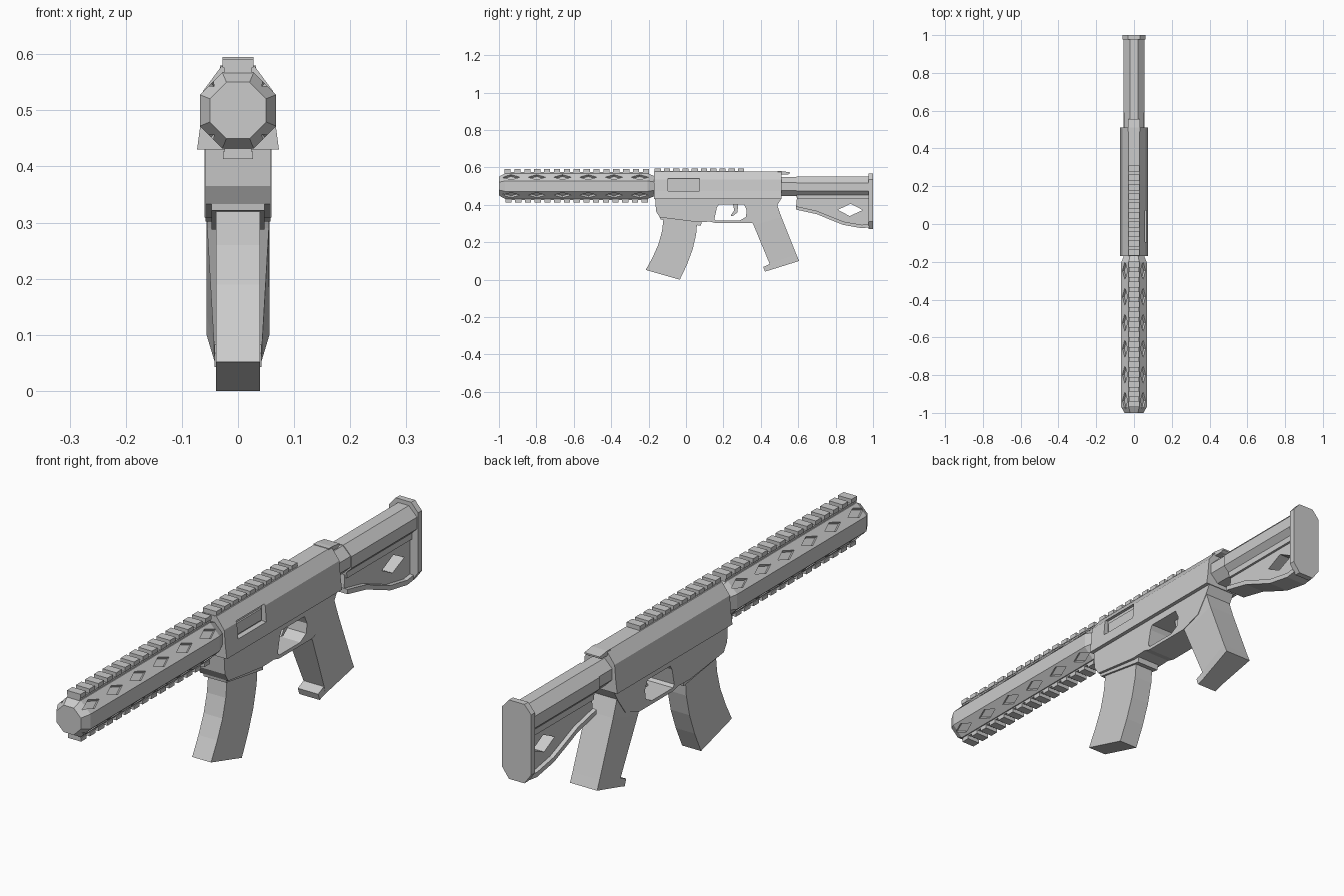
import bpy, bmesh
from mathutils import Matrix, Vector
from math import radians

if "Cube" in bpy.data.objects:
    bpy.data.objects.remove(bpy.data.objects["Cube"])


def finish(name, bm):
    bmesh.ops.recalc_face_normals(bm, faces=bm.faces)
    me = bpy.data.meshes.new(name)
    bm.to_mesh(me)
    bm.free()
    ob = bpy.data.objects.new(name, me)
    bpy.context.collection.objects.link(ob)
    return ob


def loft_into(bm, rings):
    loops = [[bm.verts.new(p) for p in r] for r in rings]
    n = len(loops[0])
    for a, b in zip(loops, loops[1:]):
        for i in range(n):
            bm.faces.new((a[i], a[(i + 1) % n], b[(i + 1) % n], b[i]))
    bm.faces.new(loops[0])
    bm.faces.new(loops[-1])


def loft(name, rings):
    bm = bmesh.new()
    loft_into(bm, rings)
    return finish(name, bm)


def side_prism(name, yz, half, x0=None):
    """Side profile (y, z) extruded across x."""
    lo = -half if x0 is None else x0
    return loft(name, [[(x, y, z) for y, z in yz] for x in (lo, half)])


def cross_loft(name, half_pts, stations):
    """Mirrored (x, z) section swept along y; stations are (y, scale, centre z)."""
    sec = half_pts + [(-x, z) for x, z in reversed(half_pts)]
    return loft(name, [[(x * s, y, cz + z * s) for x, z in sec] for y, s, cz in stations])


def cut(ob, cutter):
    m = ob.modifiers.new("cut", 'BOOLEAN')
    m.operation, m.solver, m.object = 'DIFFERENCE', 'EXACT', cutter
    bpy.context.view_layer.objects.active = ob
    bpy.ops.object.modifier_apply(modifier=m.name)
    bpy.data.objects.remove(cutter)


def rail(name, y0, count, pitch, z_base, z_foot, z_top, half=0.028):
    """Toothed rail: one strip plus evenly spaced teeth."""
    bm = bmesh.new()
    end = y0 + (count - 1) * pitch + 0.033
    blocks = [(y0, end, z_base, z_foot, half - 0.003)]
    blocks += [(y0 + i * pitch, y0 + i * pitch + 0.033, z_foot, z_top, half) for i in range(count)]
    for a, b, lo, hi, h in blocks:
        loft_into(bm, [[(-h, y, lo), (h, y, lo), (h, y, hi), (-h, y, hi)] for y in (a, b)])
    return finish(name, bm)


# Octagonal handguard with tapered ends
guard = cross_loft("handguard", [(0.028, -0.068), (0.068, -0.028), (0.068, 0.028), (0.028, 0.068)],
                   [(-1, 0.74, 0.5), (-0.968, 1, 0.5), (-0.205, 1, 0.5), (-0.16, 0.74, 0.5)])

# Diamond recesses on the four slanted faces
bm = bmesh.new()
for i in range(6):
    y = -0.935 + i * 0.1375
    for sx in (-1, 1):
        for sz in (-1, 1):
            n = Vector((sx, 0, sz)).normalized()
            t = Vector((sx, 0, -sz)).normalized()
            c = Vector((sx * 0.048, y, 0.5 + sz * 0.048))
            loft_into(bm, [[c + n * d + Vector((0, u, 0)) + t * v for u, v in
                            ((-0.047, 0), (0, 0.019), (0.047, 0), (0, -0.019))] for d in (-0.014, 0.02)])
cut(guard, finish("diamond_cutter", bm))

# Toothed rails
rail("handguard_top_rail", -0.97, 15, 0.0528, 0.56, 0.576, 0.592)
rail("handguard_bottom_rail", -0.965, 15, 0.052, 0.44, 0.427, 0.413, 0.027)
rail("receiver_top_rail", -0.168, 10, 0.0495, 0.57, 0.58, 0.595)

# Upper receiver with recessed port on the right side
upper = cross_loft("upper_receiver", [(0.073, 0.43), (0.067, 0.475), (0.062, 0.535), (0.03, 0.578)],
                   [(-0.17, 1, 0), (0.51, 1, 0)])
cut(upper, side_prism("port_cutter", [(-0.095, 0.475), (0.072, 0.475), (0.072, 0.54), (-0.095, 0.54)],
                      0.1, 0.047))
side_prism("port_cover", [(-0.085, 0.482), (0.062, 0.482), (0.062, 0.525), (-0.085, 0.525)], 0.053, 0.04)
side_prism("charging_handle", [(0.49, 0.562), (0.545, 0.562), (0.555, 0.568), (0.555, 0.574),
                               (0.51, 0.58), (0.49, 0.58)], 0.032)

# Lower receiver with trigger opening
lower = side_prism("lower_receiver", [
    (-0.165, 0.435), (-0.16, 0.365), (-0.14, 0.333), (0.06, 0.308), (0.13, 0.31), (0.16, 0.302),
    (0.355, 0.302), (0.44, 0.33), (0.487, 0.395), (0.51, 0.435)], 0.058)
cut(lower, side_prism("trigger_opening_cutter", [
    (0.152, 0.325), (0.165, 0.385), (0.175, 0.402), (0.31, 0.402), (0.325, 0.37), (0.32, 0.335),
    (0.285, 0.315), (0.16, 0.315)], 0.1))
side_prism("trigger", [(0.25, 0.41), (0.258, 0.37), (0.238, 0.342), (0.25, 0.34), (0.275, 0.36),
                       (0.28, 0.41)], 0.012)

# Magazine collar and curved magazine
side_prism("magazine_collar", [(-0.14, 0.345), (-0.137, 0.322), (0.08, 0.288), (0.085, 0.32)], 0.047)
side_prism("magazine", [
    (-0.12, 0.33), (-0.128, 0.26), (-0.147, 0.19), (-0.178, 0.12), (-0.215, 0.052),
    (-0.033, 0.0), (0.005, 0.08), (0.035, 0.16), (0.054, 0.24), (0.06, 0.31)], 0.039)

# Pistol grip, front narrowing downward, with a toe at the base
grip = [((0.34, 0.335), (0.487, 0.40), 0.056), ((0.362, 0.29), (0.51, 0.335), 0.055),
        ((0.447, 0.085), (0.59, 0.135), 0.043), ((0.455, 0.053), (0.605, 0.1), 0.042)]
loft("pistol_grip", [[(-w, *f), (w, *f), (0.056, *b), (-0.056, *b)] for f, b, w in grip])
side_prism("grip_toe", [(0.413, 0.068), (0.422, 0.043), (0.49, 0.064), (0.48, 0.095), (0.447, 0.083)], 0.042)

# Stock tube, neck and butt plate
octagon = [(0.022, -0.056), (0.056, -0.022), (0.056, 0.022), (0.022, 0.056)]
cross_loft("stock_neck", octagon, [(0.5, 0.93, 0.498), (0.6, 0.93, 0.498)])
cross_loft("stock_tube", octagon, [(0.59, 1, 0.496), (0.985, 1, 0.496)])
cross_loft("butt_plate", [(0.032, 0.272), (0.06, 0.31), (0.06, 0.535), (0.032, 0.567)],
           [(0.977, 1, 0), (1.0, 1, 0)])

# Stock fin with diamond window and a wider lower flange
edge = [(0.587, 0.375), (0.7, 0.35), (0.76, 0.325), (0.84, 0.293), (0.94, 0.275), (0.98, 0.28)]
fin = side_prism("stock_fin", [(0.595, 0.46)] + edge + [(0.98, 0.46)], 0.026)
cut(fin, side_prism("window_cutter", [(0.812, 0.373), (0.875, 0.34), (0.945, 0.372), (0.88, 0.406)], 0.1))
side_prism("stock_flange", edge + [(y, z + 0.018) for y, z in reversed(edge)], 0.042)
side_prism("stock_shoulder", [(0.59, 0.455), (0.595, 0.43), (0.98, 0.43), (0.98, 0.455)], 0.035)
